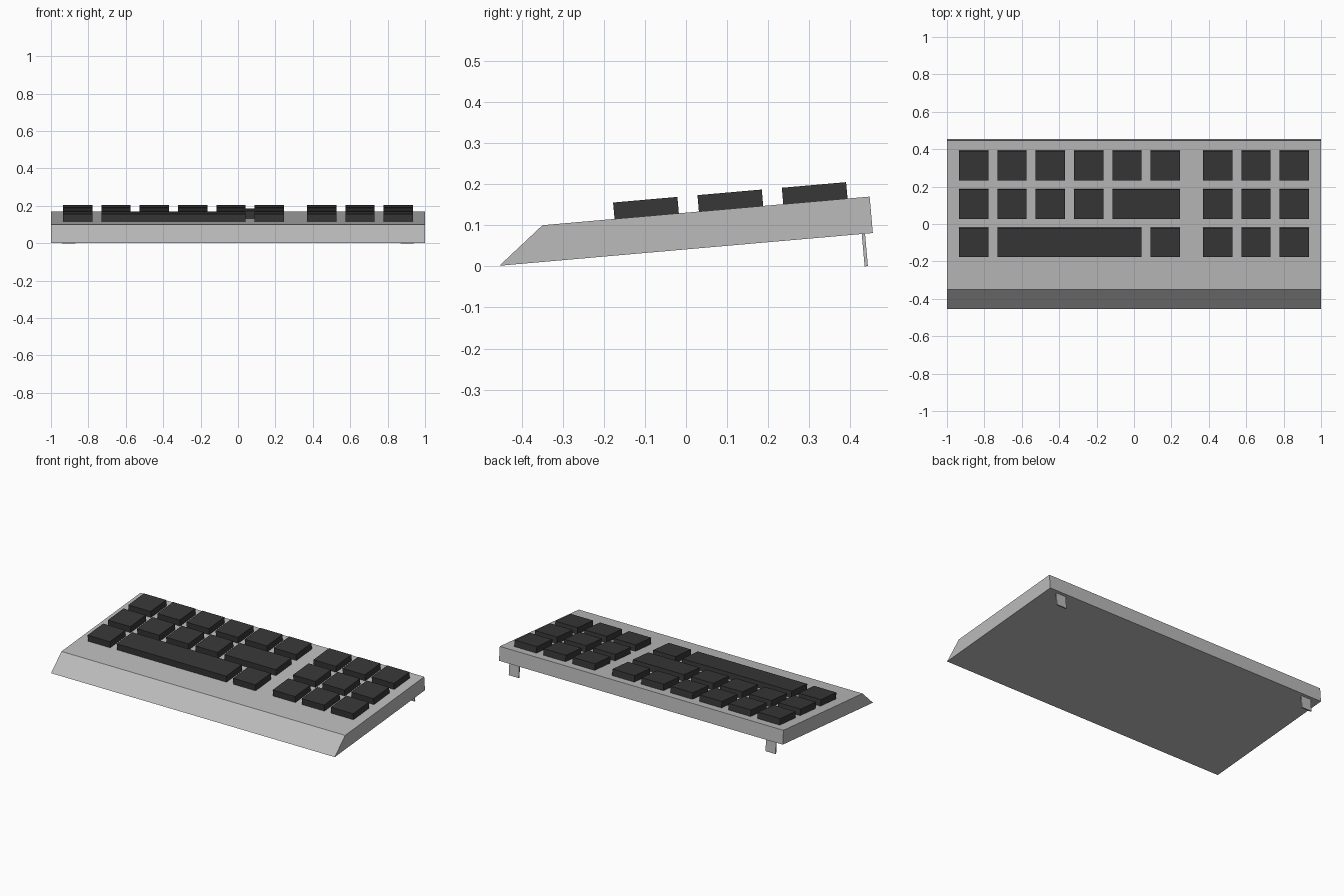
import bpy, bmesh
from math import radians
from mathutils import Matrix

cube = bpy.data.objects.get("Cube")
if cube:
    bpy.data.objects.remove(cube, do_unlink=True)


def material(name, value):
    m = bpy.data.materials.new(name)
    m.use_nodes = True
    color = (value, value, value, 1)
    m.diffuse_color = color
    m.node_tree.nodes["Principled BSDF"].inputs["Base Color"].default_value = color
    return m


case_grey = material("case grey", 0.5)
key_black = material("key black", 0.038)

# Everything is built flat, then tilted about the front edge
TILT = Matrix.Translation((0, -0.454, 0.0015)) @ Matrix.Rotation(radians(5), 4, 'X')


def prism(name, x0, x1, profile, mat):
    """Extrude a side profile of (depth, height) points from x0 to x1."""
    bm = bmesh.new()
    face = bm.faces.new([bm.verts.new((x0, y, z)) for y, z in profile])
    ext = bmesh.ops.extrude_face_region(bm, geom=[face])
    moved = [v for v in ext["geom"] if isinstance(v, bmesh.types.BMVert)]
    bmesh.ops.translate(bm, verts=moved, vec=(x1 - x0, 0, 0))
    bmesh.ops.recalc_face_normals(bm, faces=bm.faces)
    mesh = bpy.data.meshes.new(name)
    bm.to_mesh(mesh)
    bm.free()
    mesh.materials.append(mat)
    obj = bpy.data.objects.new(name, mesh)
    obj.matrix_world = TILT
    bpy.context.collection.objects.link(obj)
    return obj


def box(name, x0, x1, y0, y1, z0, z1, mat):
    return prism(name, x0, x1, [(y0, z0), (y1, z0), (y1, z1), (y0, z1)], mat)


# Wedge-fronted case
prism("case", -1, 1, [(0, 0), (0.912, 0), (0.912, 0.089), (0.113, 0.089)], case_grey)

# Keys: each row lists key widths in units, front row first
PITCH, KEY = 0.205, 0.157
rows = {
    "front": [1, 4, 1],
    "middle": [1, 1, 1, 1, 2],
    "back": [1] * 6,
}
for r, (row, widths) in enumerate(rows.items()):
    y = 0.289 + r * 0.206
    blocks = [("main", -0.936, widths), ("number_pad", 0.369, [1, 1, 1])]
    for block, x, units in blocks:
        for i, w in enumerate(units):
            width = KEY + (w - 1) * PITCH
            box(f"{row}_{block}_key_{i + 1}", x, x + width, y, y + KEY,
                0.086, 0.129, key_black)
            x += w * PITCH

# Rear flip-out feet
for side, x in (("right", -0.94), ("left", 0.87)):
    box(f"{side}_foot", x, x + 0.07, 0.885, 0.893, -0.079, 0.002, case_grey)
